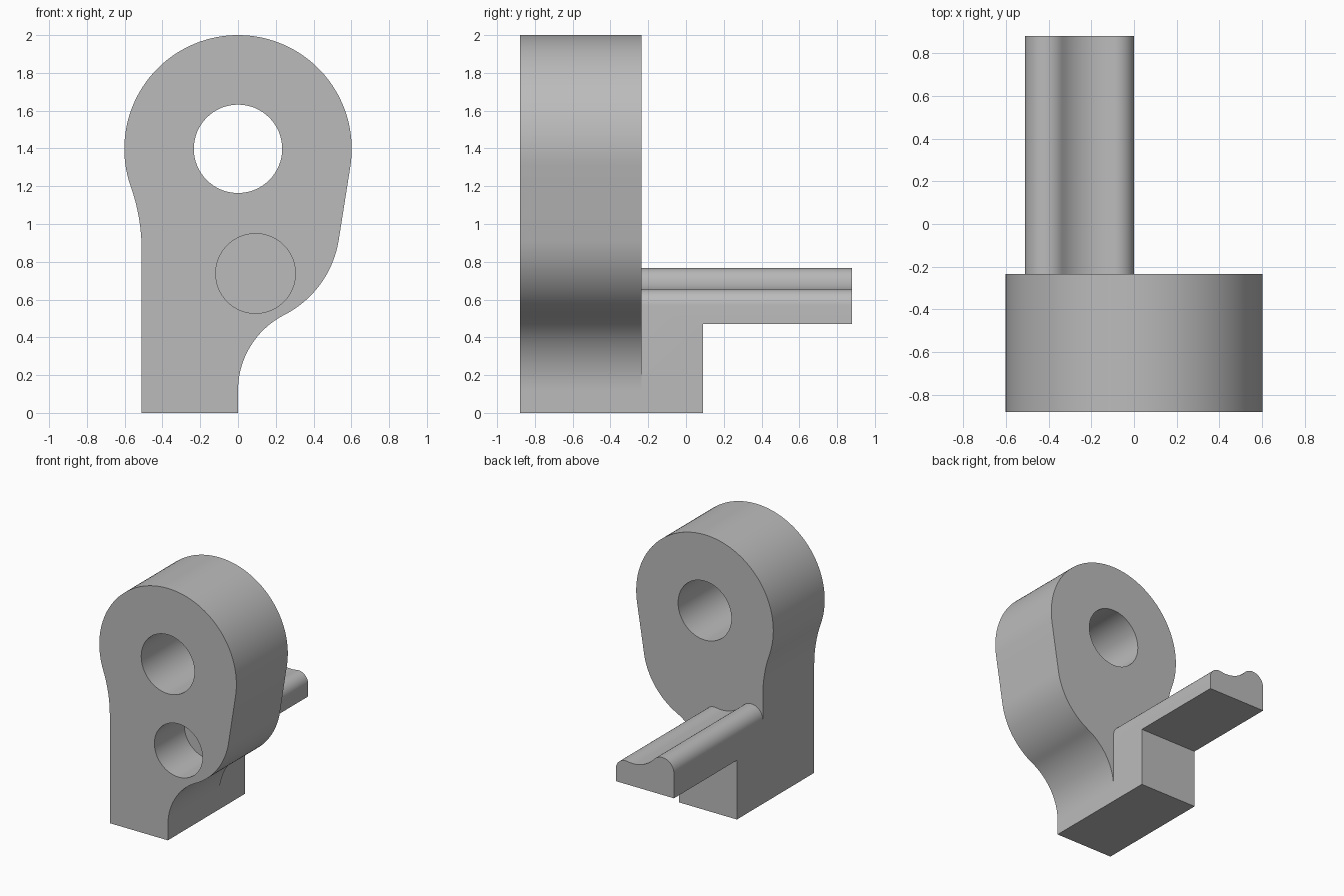
import bpy
import bmesh
from math import cos, sin, radians, atan2, hypot, acos, pi
from mathutils import Vector

cube = bpy.data.objects.get("Cube")
if cube:
    bpy.data.objects.remove(cube, do_unlink=True)

grey = bpy.data.materials.new("plain grey")
grey.use_nodes = True
colour = (0.5, 0.5, 0.5, 1)
grey.diffuse_color = colour
grey.node_tree.nodes["Principled BSDF"].inputs["Base Color"].default_value = colour

FRONT, PLATE_BACK, BLOCK_BACK, BACK = -0.88, -0.235, 0.09, 0.88
LEFT_EDGE = -0.51


def arc(centre, radius, start, end, steps):
    """Points along an arc in the XZ plane, angles in radians."""
    return [(centre[0] + radius * cos(start + (end - start) * i / steps),
             centre[1] + radius * sin(start + (end - start) * i / steps))
            for i in range(steps + 1)]


def bearing(a, b):
    return atan2(b[1] - a[1], b[0] - a[0])


def prism(name, outline, y0, y1):
    """Extrude an XZ outline from y0 to y1."""
    bm = bmesh.new()
    face = bm.faces.new([bm.verts.new((x, y0, z)) for x, z in outline])
    moved = bmesh.ops.extrude_face_region(bm, geom=[face])["geom"]
    bmesh.ops.translate(bm, vec=Vector((0, y1 - y0, 0)),
                        verts=[v for v in moved if isinstance(v, bmesh.types.BMVert)])
    bmesh.ops.remove_doubles(bm, verts=bm.verts, dist=0.0005)
    bmesh.ops.recalc_face_normals(bm, faces=bm.faces)
    mesh = bpy.data.meshes.new(name)
    bm.to_mesh(mesh)
    bm.free()
    obj = bpy.data.objects.new(name, mesh)
    bpy.context.collection.objects.link(obj)
    mesh.materials.append(grey)
    return obj


def combine(target, tool, operation):
    """Apply a boolean and discard the tool."""
    mod = target.modifiers.new(operation.title(), "BOOLEAN")
    mod.operation, mod.object, mod.solver = operation, tool, "EXACT"
    bpy.context.view_layer.objects.active = target
    bpy.ops.object.modifier_apply(modifier=mod.name)
    bpy.data.objects.remove(tool, do_unlink=True)


# Plate outline: large head, tangent flank, belly, concave fillet, straight foot
head, head_r = (0, 1.398), 0.602
belly, belly_r = (0, 1.0), 0.54
flank = acos((head_r - belly_r) / (head[1] - belly[1])) - pi / 2
fillet_r = 0.45
fillet = (fillet_r, belly[1] - ((belly_r + fillet_r) ** 2 - fillet_r ** 2) ** 0.5)
neck_z = 0.86
drop = head[1] - neck_z
neck_r = (LEFT_EDGE ** 2 + drop ** 2 - head_r ** 2) / (2 * (head_r + LEFT_EDGE))
neck = (LEFT_EDGE - neck_r, neck_z)

outline = arc(head, head_r, flank, bearing(head, neck) + 2 * pi, 72)
outline += arc(neck, neck_r, bearing(neck, head), 0, 16)
outline += [(LEFT_EDGE, 0), (0, 0)]
outline += arc(fillet, fillet_r, pi, bearing(fillet, belly), 24)
outline += arc(belly, belly_r, bearing(belly, fillet), flank, 24)
bracket = prism("bracket_body", outline, FRONT, PLATE_BACK)

# Rear rail: shoulder, shallow groove and rounded ridge along the top
shoulder, shoulder_r = (-0.085, 0.57), 0.085
ridge, ridge_r = (-0.41, 0.667), 0.1
groove, groove_r = (-0.148, 0.899), 0.25
section = [(LEFT_EDGE, 0), (0, 0)]
section += arc(shoulder, shoulder_r, 0, bearing(shoulder, groove), 12)
section += arc(groove, groove_r, bearing(groove, shoulder),
               bearing(groove, ridge), 14)[1:-1]
section += arc(ridge, ridge_r, bearing(ridge, groove), pi, 18)
rail = prism("rear_rail", section, PLATE_BACK - 0.05, BACK)

# Undercut leaves the short support block below the rail
undercut = prism("undercut", [(-1, -1), (1, -1), (1, 0.47), (-1, 0.47)], BLOCK_BACK, 1)
combine(rail, undercut, "DIFFERENCE")
combine(bracket, rail, "UNION")

# Through bore in the head and blind bore below it
for name, centre, radius, end in (("through_bore", head, 0.234, 0),
                                  ("blind_bore", (0.093, 0.738), 0.211, -0.505)):
    circle = arc(centre, radius, 0, 2 * pi, 64)[:-1]
    combine(bracket, prism(name, circle, -1, end), "DIFFERENCE")

bpy.ops.object.select_all(action="DESELECT")
bracket.select_set(True)
bpy.context.view_layer.objects.active = bracket
bpy.ops.object.shade_smooth_by_angle(angle=radians(30))
